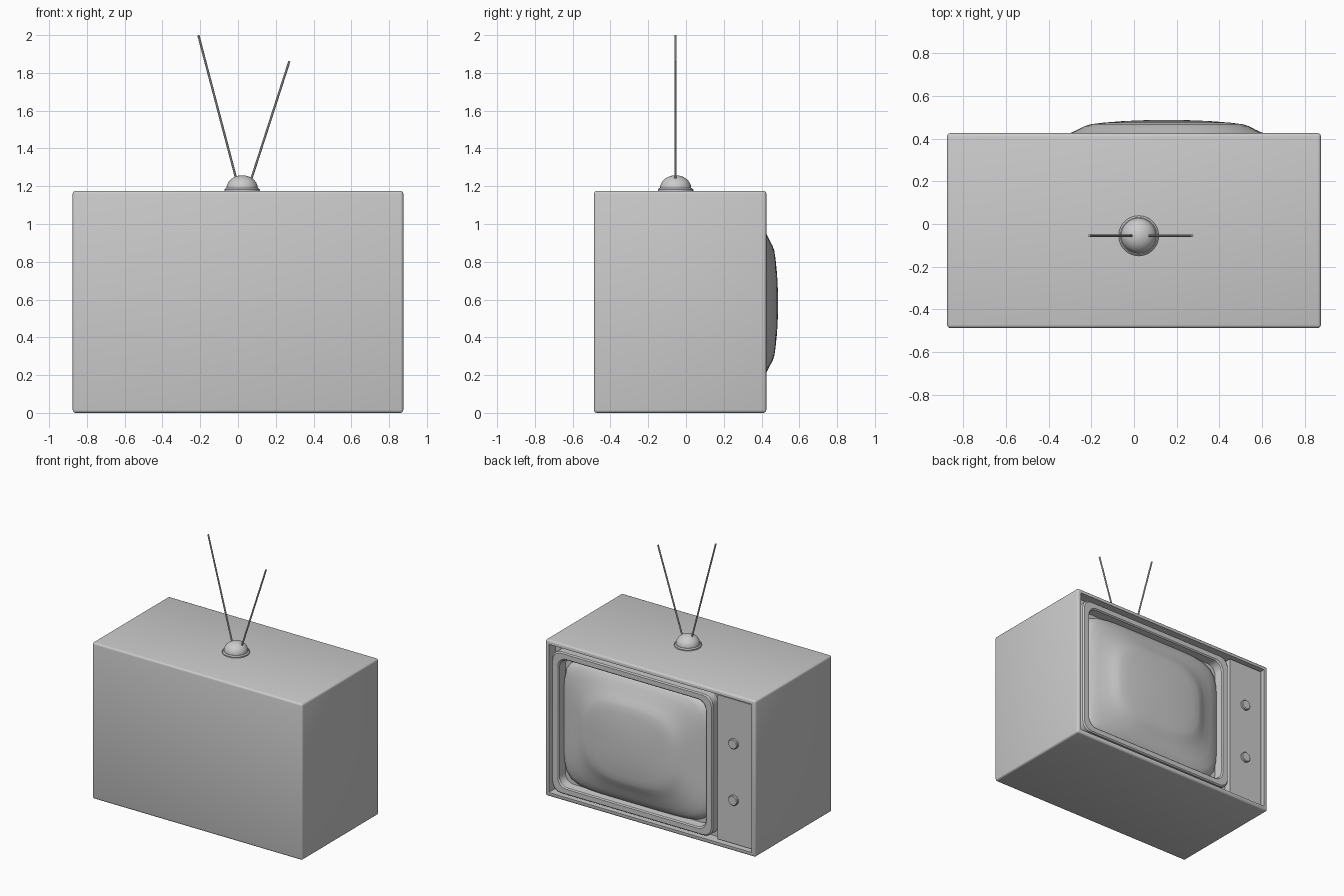
import bpy, bmesh, math
from mathutils import Vector

if "Cube" in bpy.data.objects:
    bpy.data.objects.remove(bpy.data.objects["Cube"])

mat = bpy.data.materials.new("plain_grey")
mat.diffuse_color = (0.6, 0.6, 0.6, 1)
mat.use_nodes = True
mat.node_tree.nodes["Principled BSDF"].inputs["Base Color"].default_value = mat.diffuse_color

FRONT = 0.425           # plane of the cabinet's open side (+y)
SX, SZ = 0.153, 0.58    # centre of the screen


def finish(name, bm, angle=30):
    bmesh.ops.recalc_face_normals(bm, faces=bm.faces)
    me = bpy.data.meshes.new(name)
    bm.to_mesh(me)
    bm.free()
    me.materials.append(mat)
    for p in me.polygons:
        p.use_smooth = True
    me.set_sharp_from_angle(angle=math.radians(angle))
    ob = bpy.data.objects.new(name, me)
    bpy.context.collection.objects.link(ob)
    return ob


def box(bm, lo, hi):
    lo, hi = Vector(lo), Vector(hi)
    res = bmesh.ops.create_cube(bm, size=1)
    for v in res["verts"]:
        v.co = Vector([(lo[i] + hi[i]) / 2 + v.co[i] * (hi[i] - lo[i]) for i in range(3)])


def loft(name, rings, wrap=False, angle=30):
    """Skin a list of equal-length point loops; cap the ends unless wrapped."""
    bm = bmesh.new()
    loops = [[bm.verts.new(p) for p in r] for r in rings]
    n = len(loops[0])
    pairs = list(zip(loops, loops[1:]))
    if wrap:
        pairs.append((loops[-1], loops[0]))
    for a, b in pairs:
        for i in range(n):
            j = (i + 1) % n
            bm.faces.new((a[i], a[j], b[j], b[i]))
    if not wrap:
        bm.faces.new(loops[0])
        bm.faces.new(loops[-1])
    return finish(name, bm, angle)


def round_rect(hw, hh, r, y, seg=6):
    pts = []
    for k, (sx, sz) in enumerate(((1, 1), (-1, 1), (-1, -1), (1, -1))):
        for i in range(seg + 1):
            a = math.pi / 2 * (k + i / seg)
            pts.append((SX + sx * (hw - r) + r * math.cos(a), y,
                        SZ + sz * (hh - r) + r * math.sin(a)))
    return pts


def super_ellipse(hw, hh, e, y, n=64):
    pts = []
    for i in range(n):
        a = math.tau * i / n
        c, s = math.cos(a), math.sin(a)
        k = (abs(c) ** e + abs(s) ** e) ** (-1 / e)
        pts.append((SX + hw * c * k, y, SZ + hh * s * k))
    return pts


def circle(centre, r, axis, n=32):
    u = Vector((1, 0, 0)) if abs(axis.x) < 0.9 else Vector((0, 1, 0))
    u = (u - axis * u.dot(axis)).normalized()
    w = axis.cross(u)
    return [centre + r * (u * math.cos(math.tau * i / n) + w * math.sin(math.tau * i / n))
            for i in range(n)]


# cabinet: rounded box with a recess on the screen side
bm = bmesh.new()
box(bm, (-0.875, -0.487, 0), (0.875, FRONT, 1.175))
bmesh.ops.bevel(bm, geom=list(bm.edges), offset=0.015, segments=3, profile=0.5, affect='EDGES')
face = max(bm.faces, key=lambda f: f.calc_center_median().y + f.calc_area())
face = max((f for f in bm.faces if f.normal.y > 0.99), key=lambda f: f.calc_area())
bmesh.ops.inset_region(bm, faces=[face], thickness=0.022)
bmesh.ops.inset_region(bm, faces=[face], thickness=0.002)
for v in face.verts:
    v.co.y -= 0.075
finish("cabinet", bm)

# screen surround
loft("screen_surround", [
    round_rect(0.668, 0.532, 0.07, 0.352),
    round_rect(0.668, 0.532, 0.07, FRONT - 0.010),
    round_rect(0.660, 0.524, 0.07, FRONT - 0.002),
    round_rect(0.618, 0.488, 0.07, FRONT - 0.002),
    round_rect(0.610, 0.480, 0.07, FRONT - 0.010),
    round_rect(0.605, 0.475, 0.07, 0.352)], wrap=True)

# bulging glass: shoulder rising to a shallow plateau
profile = [(0.612, 0.482, 7, 0.352), (0.604, 0.474, 6.5, 0.370), (0.575, 0.452, 5.5, 0.388),
           (0.52, 0.415, 4.5, 0.406), (0.455, 0.372, 3.8, 0.424), (0.415, 0.335, 3.4, 0.442),
           (0.385, 0.305, 3.1, 0.458), (0.355, 0.28, 3, 0.467), (0.30, 0.235, 2.8, 0.474),
           (0.20, 0.157, 2.5, 0.482), (0.10, 0.08, 2.2, 0.486), (0.02, 0.016, 2, 0.487)]
loft("screen_glass", [super_ellipse(*p) for p in profile], angle=60)

# control panel and knobs
bm = bmesh.new()
box(bm, (-0.832, 0.352, 0.045), (-0.545, FRONT - 0.02, 1.13))
finish("control_panel", bm)
Y = Vector((0, 1, 0))
for name, z in (("upper_knob", 0.80), ("lower_knob", 0.375)):
    loft(name, [circle(Vector((-0.683, y, z)), r, Y, 20)
                for y, r in ((0.39, 0.038), (0.419, 0.038), (0.424, 0.033))])

# aerial base: flange and dome
Z = Vector((0, 0, 1))
CX, CY = 0.022, -0.055
loft("aerial_flange", [circle(Vector((CX, CY, z)), r, Z)
                       for z, r in ((1.17, 0.094), (1.183, 0.094), (1.19, 0.086))])
dome = [(1.18, 0.083)]
dome += [(1.188 + 0.070 * math.sin(t), 0.083 * math.cos(t))
         for t in (math.radians(87 * i / 10) for i in range(11))]
loft("aerial_dome", [circle(Vector((CX, CY, z)), r, Z) for z, r in dome])

# aerial rods
for name, a, b in (("left_rod", (-0.003, 1.215), (-0.21, 2.0)),
                   ("right_rod", (0.063, 1.215), (0.272, 1.862))):
    p, q = Vector((a[0], CY, a[1])), Vector((b[0], CY, b[1]))
    d = (q - p).normalized()
    loft(name, [circle(p, 0.006, d, 10), circle(q, 0.006, d, 10)])
